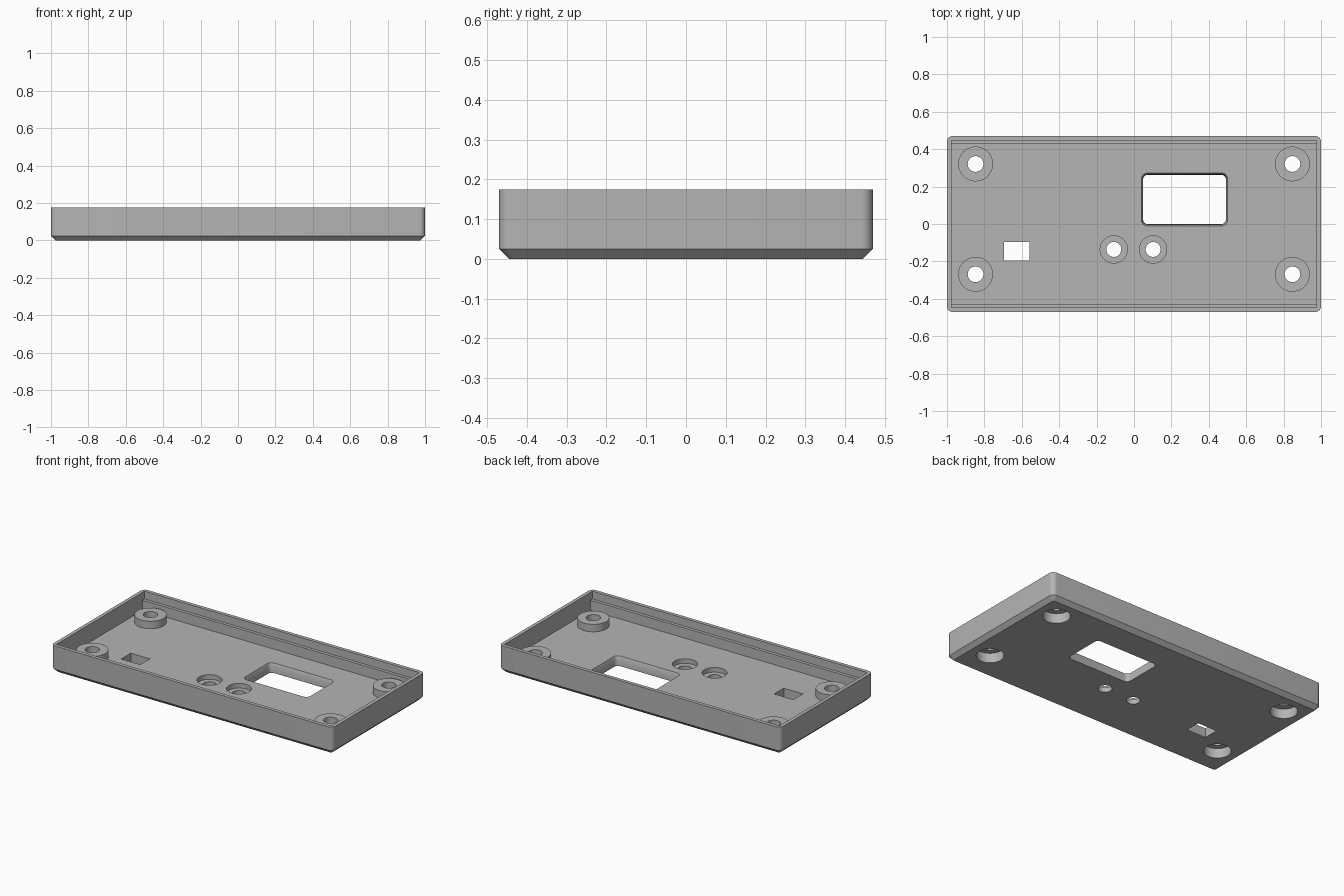
import bpy
import bmesh
from math import cos, sin, pi, radians

cube = bpy.data.objects.get("Cube")
if cube:
    bpy.data.objects.remove(cube, do_unlink=True)

grey = bpy.data.materials.new("matte_grey")
grey.use_nodes = True
colour = (0.46, 0.46, 0.46, 1)
grey.diffuse_color = colour
grey.node_tree.nodes["Principled BSDF"].inputs["Base Color"].default_value = colour


def loft(name, rings):
    """Closed solid skinned through rings of equal point count."""
    bm = bmesh.new()
    loops = [[bm.verts.new(p) for p in ring] for ring in rings]
    n = len(loops[0])
    for a, b in zip(loops, loops[1:]):
        for i in range(n):
            j = (i + 1) % n
            bm.faces.new((a[i], a[j], b[j], b[i]))
    bm.faces.new(loops[0][::-1])
    bm.faces.new(loops[-1])
    bmesh.ops.recalc_face_normals(bm, faces=bm.faces)
    mesh = bpy.data.meshes.new(name)
    bm.to_mesh(mesh)
    bm.free()
    mesh.materials.append(grey)
    obj = bpy.data.objects.new(name, mesh)
    bpy.context.collection.objects.link(obj)
    return obj


def rounded(cx, cy, hx, hy, r, z, seg=8):
    """Rounded rectangle ring at height z."""
    pts = []
    for k, (sx, sy) in enumerate(((1, 1), (-1, 1), (-1, -1), (1, -1))):
        for i in range(seg + 1):
            a = (k + i / seg) * pi / 2
            pts.append((cx + sx * (hx - r) + r * cos(a),
                        cy + sy * (hy - r) + r * sin(a), z))
    return pts


def box_ring(cx, cy, hx, hy, z):
    return [(cx + sx * hx, cy + sy * hy, z)
            for sx, sy in ((1, 1), (-1, 1), (-1, -1), (1, -1))]


def cylinder(name, x, y, r, z0, z1, seg=48):
    ring = [(x + r * cos(2 * pi * i / seg), y + r * sin(2 * pi * i / seg))
            for i in range(seg)]
    return loft(name, [[(px, py, z) for px, py in ring] for z in (z0, z1)])


def combine(target, tool, operation):
    """Apply a boolean and discard the tool."""
    mod = target.modifiers.new("combine", 'BOOLEAN')
    mod.operation = operation
    mod.solver = 'EXACT'
    mod.object = tool
    tool.hide_render = True
    bpy.context.view_layer.objects.active = target
    bpy.ops.object.modifier_apply(modifier=mod.name)
    bpy.data.objects.remove(tool, do_unlink=True)


FLOOR, LEDGE, TOP = 0.06, 0.125, 0.175

# Outer shell with a chamfered underside
case = loft("case_shell", [
    rounded(0, 0, 0.975, 0.445, 0.012, 0),
    rounded(0, 0, 1, 0.47, 0.03, 0.025),
    rounded(0, 0, 1, 0.47, 0.03, TOP)])

# Cavity with a ledge along both long walls
profile = [(-0.427, FLOOR), (0.427, FLOOR), (0.427, LEDGE), (0.447, LEDGE),
           (0.447, 0.3), (-0.447, 0.3), (-0.447, LEDGE), (-0.427, LEDGE)]
cavity = loft("cavity", [[(x, y, z) for y, z in profile] for x in (-0.977, 0.977)])
combine(case, cavity, 'DIFFERENCE')

# Screw bosses, bored through and recessed from below
for x in (-0.847, 0.847):
    for y in (-0.269, 0.321):
        combine(case, cylinder("boss", x, y, 0.093, 0.03, 0.108), 'UNION')
        combine(case, cylinder("recess", x, y, 0.08, -0.1, 0.062), 'DIFFERENCE')
        combine(case, cylinder("bore", x, y, 0.042, 0.03, 0.2), 'DIFFERENCE')

# Two stepped button holes
for x in (-0.108, 0.102):
    combine(case, cylinder("button_seat", x, -0.136, 0.073, 0.03, 0.2), 'DIFFERENCE')
    combine(case, cylinder("button_hole", x, -0.136, 0.04, -0.1, 0.1), 'DIFFERENCE')

# Display window, slightly tapered
window = loft("window", [
    rounded(0.27, 0.131, 0.221, 0.131, 0.025, -0.02),
    rounded(0.27, 0.131, 0.223, 0.133, 0.026, 0.04),
    rounded(0.27, 0.131, 0.231, 0.141, 0.032, 0.0601)])
combine(case, window, 'DIFFERENCE')

# Small rectangular switch slot
slot = loft("slot", [box_ring(-0.627, -0.145, 0.068, 0.049, z) for z in (-0.1, 0.1)])
combine(case, slot, 'DIFFERENCE')

# Smooth the round walls and keep the edges crisp
bpy.ops.object.select_all(action='DESELECT')
case.select_set(True)
bpy.context.view_layer.objects.active = case
bpy.ops.object.shade_smooth_by_angle(angle=radians(30))
